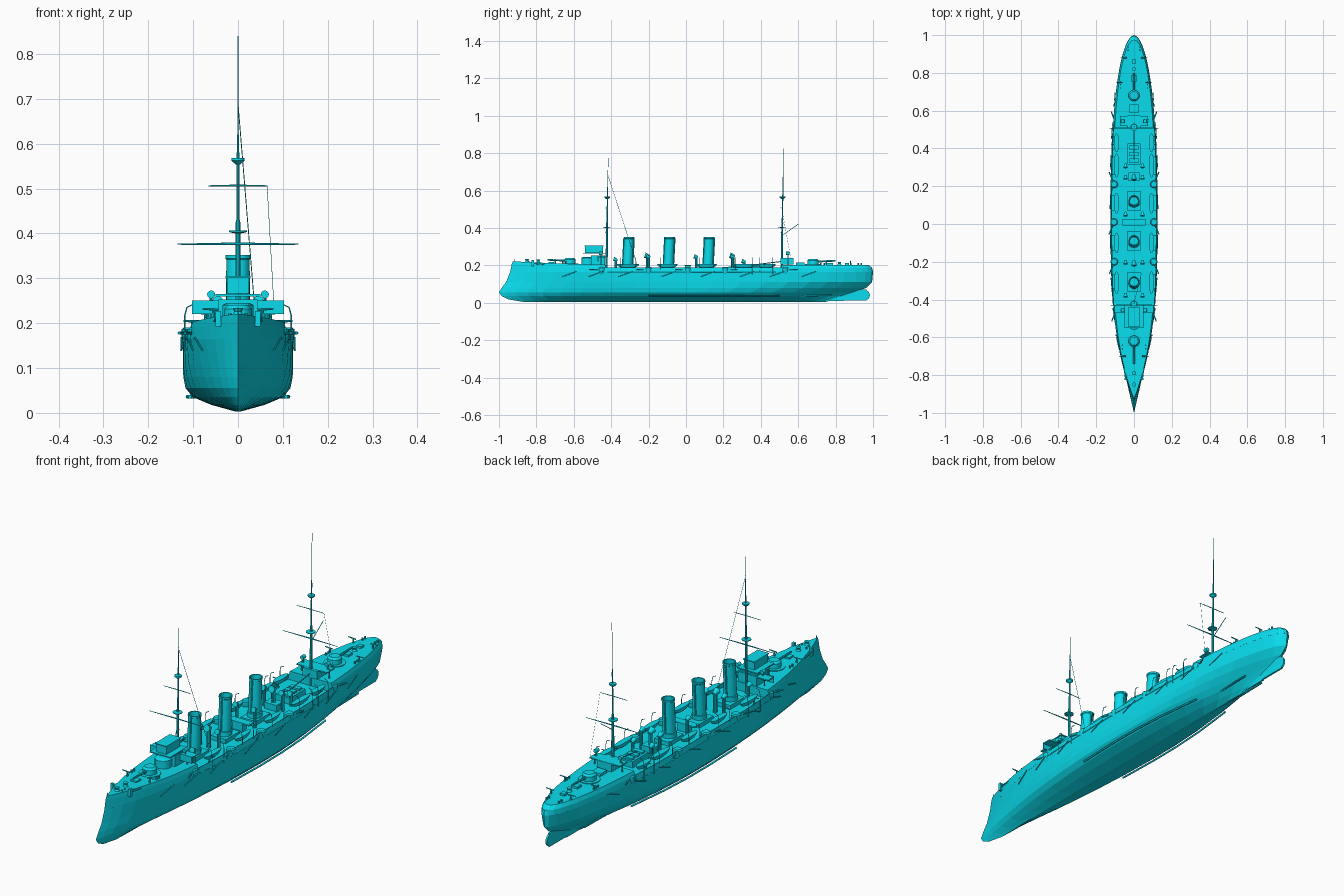
import bpy, bmesh, math
from mathutils import Vector, Matrix

if "Cube" in bpy.data.objects:
    bpy.data.objects.remove(bpy.data.objects["Cube"])

PAINT = bpy.data.materials.new('cyan_paint')
PAINT.diffuse_color = (0.003, 0.72, 0.85, 1)
PAINT.use_nodes = True
PAINT.node_tree.nodes["Principled BSDF"].inputs["Base Color"].default_value = PAINT.diffuse_color

def finish(name, bm, smooth=True):
    bmesh.ops.recalc_face_normals(bm, faces=bm.faces)
    me = bpy.data.meshes.new(name)
    bm.to_mesh(me); bm.free()
    me.materials.append(PAINT)
    ob = bpy.data.objects.new(name, me)
    bpy.context.collection.objects.link(ob)
    if smooth:
        bpy.ops.object.select_all(action='DESELECT')
        ob.select_set(True)
        bpy.context.view_layer.objects.active = ob
        bpy.ops.object.shade_smooth_by_angle(angle=math.radians(35))
    return ob

def box(name, c, size):
    bm = bmesh.new()
    bmesh.ops.create_cube(bm, size=1, matrix=Matrix.Translation(c) @ Matrix.Diagonal((*size, 1)))
    return finish(name, bm, False)

def rod(name, a, b, r0, r1=None, n=8):
    a, b = Vector(a), Vector(b)
    d = b - a
    m = Matrix.Translation((a + b) / 2) @ d.to_track_quat('Z', 'Y').to_matrix().to_4x4()
    bm = bmesh.new()
    bmesh.ops.create_cone(bm, cap_ends=True, segments=n, radius1=r0, radius2=r0 if r1 is None else r1,
                          depth=d.length, matrix=m)
    return finish(name, bm)

def lathe(name, prof, loc, n=20, shear=0.0):
    bm = bmesh.new()
    rings = [[bm.verts.new((loc[0] + r * math.cos(2 * math.pi * i / n),
                            loc[1] + r * math.sin(2 * math.pi * i / n) + shear * z,
                            loc[2] + z)) for i in range(n)] for r, z in prof]
    for p, q in zip(rings, rings[1:]):
        for i in range(n):
            bm.faces.new((p[i], p[(i + 1) % n], q[(i + 1) % n], q[i]))
    bm.faces.new(rings[-1])
    return finish(name, bm)

def pipe(name, pts, r):
    cu = bpy.data.curves.new(name, 'CURVE')
    cu.dimensions = '3D'
    cu.bevel_depth, cu.bevel_resolution, cu.use_fill_caps = r, 1, True
    cu.materials.append(PAINT)
    sp = cu.splines.new('POLY')
    sp.points.add(len(pts) - 1)
    for p, co in zip(sp.points, pts):
        p.co = (*co, 1)
    ob = bpy.data.objects.new(name, cu)
    bpy.context.collection.objects.link(ob)
    return ob

# Hull waterlines: height, bow y, stern y, half breadth, bow power, stern power, stern roundness
LEVELS = [(.003, -.86, .74, .006, 6, 6, 1), (.018, -.95, .80, .06, 2, 2, 1),
          (.035, -.985, .84, .1, 2, 2, 1), (.055, -1, .90, .117, 2.2, 2.2, 1),
          (.08, -.985, .965, .122, 2.4, 2.6, .9), (.11, -.962, .995, .123, 2.7, 2.8, .65),
          (.165, -.94, 1, .122, 3.2, 2.6, .52), (.187, -.932, .995, .117, 3.3, 2.6, .5),
          (.203, -.926, .975, .111, 3.4, 2.6, .5)]

def breadth(lv, y):
    z, yb, ys, B, pb, ps, q = lv
    c = .05
    if y < c:
        return B * max(0, 1 - min(1, (c - y) / (c - yb)) ** pb)
    return B * max(0, 1 - min(1, (y - c) / (ys - c)) ** ps) ** q

def loft(name, levels, a=-2, b=2, n=22, caps=True):
    bm = bmesh.new()
    R, L = [], []
    for lv in levels:
        lo, hi = max(lv[1], a), min(lv[2], b)
        r, l = [], []
        for i in range(n + 1):
            y = lo + (hi - lo) * (.5 - .5 * math.cos(math.pi * i / n))
            z = lv[0] + (.018 * max(0, (-y - .42) / .5) ** 1.4 if lv[0] > .17 else 0)
            x = breadth(lv, y)
            r.append(bm.verts.new((x, y, z)))
            l.append(bm.verts.new((-x, y, z)))
        R.append(r); L.append(l)
    for S in (R, L):
        for p, q in zip(S, S[1:]):
            for i in range(n):
                bm.faces.new((p[i], p[i + 1], q[i + 1], q[i]))
    if caps:
        for k in (0, -1):
            for i in range(n):
                bm.faces.new((R[k][i], R[k][i + 1], L[k][i + 1], L[k][i]))
        for k in range(len(levels) - 1):
            for e in (0, n):
                bm.faces.new((R[k][e], R[k + 1][e], L[k + 1][e], L[k][e]))
    bmesh.ops.remove_doubles(bm, verts=bm.verts, dist=1e-5)
    bmesh.ops.dissolve_degenerate(bm, edges=bm.edges, dist=1e-5)
    return finish(name, bm, False)

# Hull, raised ends and waist bulwark
loft('hull', LEVELS[:7])
loft('forecastle', LEVELS[6:], b=-.43, n=14)
loft('poop', LEVELS[6:], a=.51, n=14)
w = loft('waist_bulwark', LEVELS[6:8], a=-.43, b=.51, n=16, caps=False)
m = w.modifiers.new('thickness', 'SOLIDIFY'); m.thickness = .003; m.offset = 0

# Rudder, keel foot, shafts, bilge keels
box('rudder', (0, .9, .042), (.008, .13, .06))
rod('rudder_tip', (-.004, .955, .04), (.004, .955, .04), .028, n=16)
box('keel_skeg', (0, .76, .024), (.007, .17, .032))
for s in (1, -1):
    rod('shaft', (s * .045, .5, .035), (s * .045, .78, .04), .004)
    pts = [(s * (.004 + breadth(LEVELS[2], y)), y) for y in (-.2, 0, .15, .3, .5)]
    pipe('bilge_keel_root', [(x, y, .043) for x, y in pts], .004)
    pipe('bilge_keel', [(x + s * .009, y, .036) for x, y in pts], .004)

# Funnels on low casings
for y in (-.313, -.095, .117):
    box('funnel_casing', (0, y + .005, .173), (.075, .1, .02))
    lathe('funnel', [(.031, 0), (.031, .02), (.027, .022), (.026, .16), (.028, .162), (.028, .17),
                     (.023, .17), (.022, .1)], (0, y, .182), 20, .05)
    rod('steam_pipe', (0, y - .026, .19), (0, y - .018, .35), .004)
    rod('steam_pipe_aft', (0, y + .027, .19), (0, y + .035, .345), .004)

# Cowl ventilators
def cowl(x, y, z0, z1, r):
    rod('vent_trunk', (x, y, z0), (x, y, z1), r * .6, n=10)
    rod('vent_cowl', (x, y + r * .7, z1 - r * .2), (x, y - r, z1 + r * .3), r * .5, r, 12)
for s in (1, -1):
    for y, z in ((-.375, .23), (-.2, .245), (.055, .245), (.25, .245), (.31, .22)):
        cowl(s * .045, y, .16, z, .012)
cowl(0, .25, .16, .25, .015)
cowl(0, -.205, .16, .25, .015)

# Skylight, deckhouses and hatches
box('engine_skylight', (0, .37, .178), (.07, .11, .03))
for y in (.335, .37, .405):
    box('skylight_frame', (0, y, .196), (.05, .022, .01))
box('midship_bridge', (0, .01, .2), (.12, .035, .006))
box('midship_house', (0, .01, .18), (.05, .03, .04))
box('vent_house', (0, .25, .178), (.06, .045, .03))
for y, z, sz in ((-.72, .212, .03), (.77, .205, .03), (.61, .208, .045), (.86, .205, .022)):
    box('deck_hatch', (0, y, z), (sz, sz, .014))
for y, z in ((-.79, .215), (-.85, .218), (.82, .203)):
    lathe('capstan', [(.011, 0), (.007, .008), (.011, .016)], (0, y, z), 12)

# Forward bridge and conning tower
lathe('conning_tower', [(.035, 0), (.035, .04), (.025, .045)], (0, -.525, .2), 20)
box('bridge_house', (0, -.47, .228), (.09, .075, .05))
box('bridge_wing', (0, -.45, .245), (.205, .04, .005))
box('bridge_wing_screen', (0, -.47, .235), (.205, .004, .03))
box('bridge_deck', (0, -.49, .262), (.1, .12, .005))
box('chart_house', (0, -.492, .284), (.05, .095, .036))
box('chart_house_roof', (0, -.492, .303), (.056, .104, .004))
# After bridge
box('after_house', (0, .54, .222), (.07, .07, .036))
box('after_bridge', (0, .545, .238), (.15, .055, .005))
for s in (1, -1):
    for y in (-.455, .545):
        rod('bridge_post', (s * .068, y, .17), (s * .068, y, .245), .003)
        rod('searchlight_stand', (s * .06, y, .24), (s * .06, y, .26), .003)
        rod('searchlight', (s * .06, y + .008, .264), (s * .06, y - .01, .264), .009, n=12)

# Bow and stern guns with shields
def main_gun(y, z, d):
    lathe('gun_ring', [(.045, 0), (.045, .006)], (0, y, z), 24)
    lathe('gun_shield', [(.03, 0), (.03, .022), (.022, .03)], (0, y, z + .005), 14)
    rod('gun_barrel', (0, y, z + .02), (0, y + d * .12, z + .024), .006, .004)
main_gun(-.62, .205, -1)
main_gun(.68, .2, 1)

# Broadside sponsons and guns
for s in (1, -1):
    for y in (-.45, -.2, .01, .21, .53):
        x = breadth(LEVELS[6], y) - .016
        d = -1 if y < 0.1 else 1
        lathe('sponson', [(.014, 0), (.02, .012), (.02, .036), (.015, .04)], (s * x, y, .15), 16)
        rod('broadside_gun', (s * x, y, .177), (s * (x + .026), y + d * .065, .178), .004, .003)
    for y, z in ((-.7, .212), (-.34, .185), (.42, .185), (.75, .203), (.88, .203)):
        x = s * (breadth(LEVELS[7], y) - .014)
        rod('light_gun_mount', (x, y, z - .02), (x, y, z + .016), .006, .003)
        rod('light_gun', (x - s * .012, y, z + .018), (x + s * .024, y, z + .02), .003, .002)

# Boats in davits
def boat(x, y, z, l):
    bm = bmesh.new()
    bmesh.ops.create_uvsphere(bm, u_segments=14, v_segments=8, radius=1,
                              matrix=Matrix.Translation((x, y, z)) @ Matrix.Diagonal((.014, l, .024, 1)))
    bmesh.ops.bisect_plane(bm, geom=bm.verts[:] + bm.edges[:] + bm.faces[:], plane_co=(0, 0, z),
                           plane_no=(0, 0, 1), clear_outer=True)
    bmesh.ops.holes_fill(bm, edges=[e for e in bm.edges if e.is_boundary])
    finish('boat', bm)
for s in (1, -1):
    for y, l in ((-.31, .06), (-.1, .055), (.11, .055), (.31, .065), (.43, .05)):
        boat(s * .092, y, .207, l)
        for k in (-.7, .7):
            yy = y + k * l
            pipe('davit', [(s * .119, yy, .15), (s * .119, yy, .215), (s * .114, yy, .235), (s * .1, yy, .242)], .0015)

# Net booms along the sides, anchors, bollards
    for y in (-.66, -.52, -.36, -.13, .08, .29, .45, .62):
        rod('net_boom', (s * (breadth(LEVELS[5], y) + .004), y, .14),
            (s * (breadth(LEVELS[6], y + .075) + .004), y + .075, .168), .002, n=6)
    xa = s * (breadth(LEVELS[8], -.8) + .002)
    rod('anchor_shank', (xa, -.82, .212), (xa + s * .008, -.755, .205), .004)
    box('anchor_flukes', (xa, -.82, .21), (.012, .012, .035))
    pipe('rubbing_strake', [(s * breadth(LEVELS[6], y), y, .164)
                            for y in [-.42 + i * .06 for i in range(16)]], .002)
    for y in (-.84, -.66, .72, .92):
        for k in (0, .018):
            x = s * (breadth(LEVELS[8], y) - .012)
            rod('bollard', (x, y + k, .195), (x, y + k, .222 if y < 0 else .213), .004)

# Masts with tops and yards
for nm, y, top in (('fore', -.425, .775), ('main', .512, .84)):
    rod(nm + '_lower_mast', (0, y, .16), (0, y + .003, .43), .006, .005)
    rod(nm + '_topmast', (0, y + .003, .41), (0, y + .006, .62), .004, .0025)
    rod(nm + '_pole', (0, y + .006, .6), (0, y + .009, top), .002, .0008, 6)
    lathe(nm + '_platform', [(.006, 0), (.02, .003), (.02, .006)], (0, y, .4), 12)
    lathe(nm + '_top', [(.005, 0), (.015, .008), (.015, .014)], (0, y + .004, .554), 12)
    for z, l, r in ((.377, .135, .003), (.507, .066, .002)):
        for s in (1, -1):
            rod(nm + '_yard', (0, y - .004, z), (s * l, y - .004, z - .001), r, .0012, 6)
rod('fore_stay', (0, -.42, .69), (.04, -.26, .2), .001, n=4)
rod('signal_line', (.065, .512, .505), (.08, .56, .24), .0006, n=4)
rod('main_gaff', (0, .515, .36), (0, .6, .42), .0015, n=6)
rod('boat_derrick', (0, .505, .22), (0, .34, .2), .0025, n=6)
rod('jackstaff', (0, -.915, .215), (0, -.92, .235), .0015, n=6)
